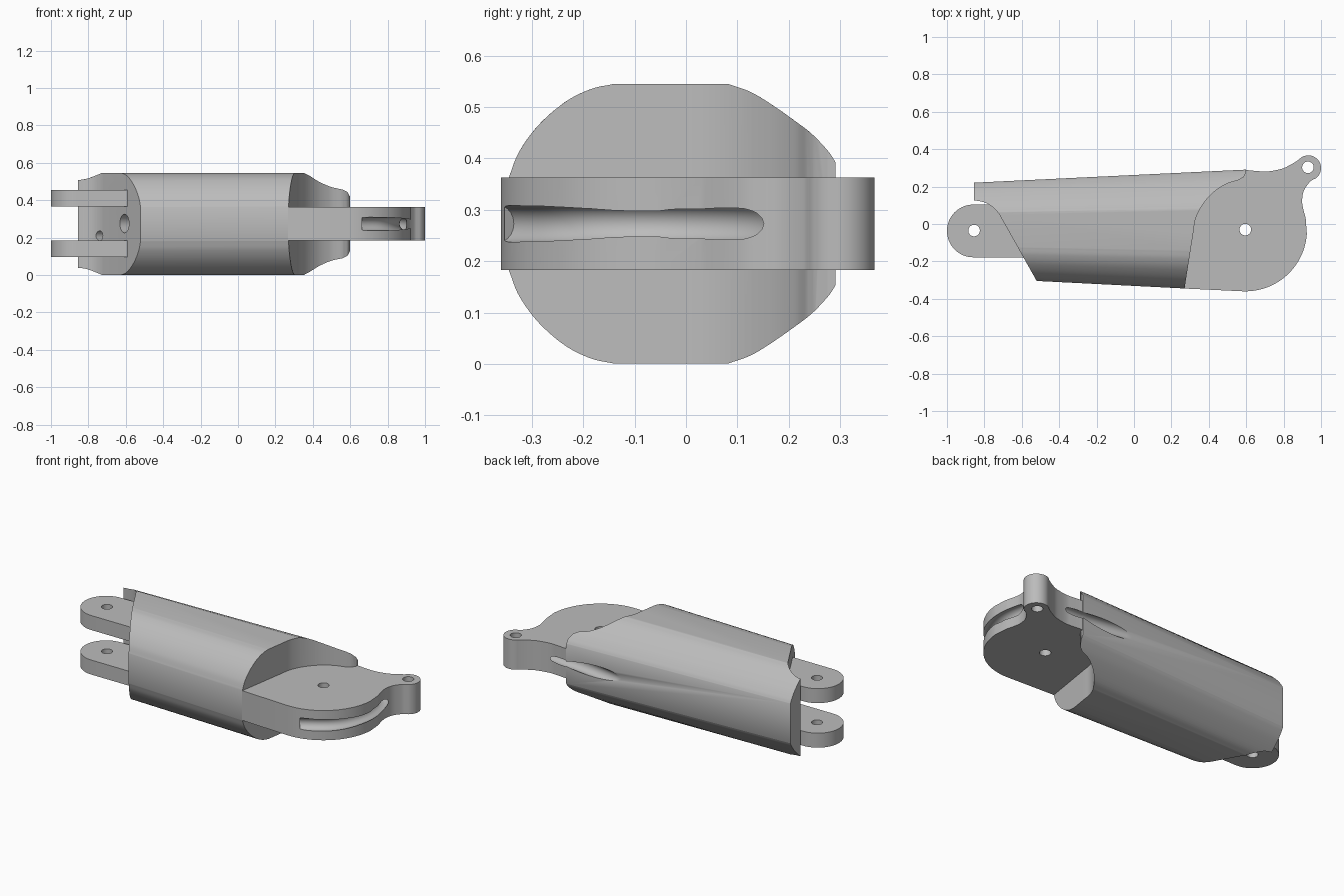
import bpy, bmesh
from math import sin, cos, radians, pi
from mathutils import Vector

MID = 0.273  # height of the symmetry plane

if "Cube" in bpy.data.objects:
    bpy.data.objects.remove(bpy.data.objects["Cube"], do_unlink=True)

grey = bpy.data.materials.new("light_grey")
grey.use_nodes = True
grey.diffuse_color = (0.5, 0.5, 0.5, 1)
grey.node_tree.nodes["Principled BSDF"].inputs["Base Color"].default_value = (0.5, 0.5, 0.5, 1)


def arc(cx, cy, r, a0, a1, n=24):
    angles = [radians(a0 + (a1 - a0) * i / n) for i in range(n + 1)]
    return [(cx + r * cos(a), cy + r * sin(a)) for a in angles]


def spline(pts, n=6):
    """Catmull-Rom curve through the points."""
    p = [Vector(q) for q in pts]
    p = [2 * p[0] - p[1]] + p + [2 * p[-1] - p[-2]]
    out = []
    for a, b, c, d in zip(p, p[1:], p[2:], p[3:]):
        for i in range(n):
            t = i / n
            out.append(tuple(0.5 * (2 * b + (c - a) * t + (2 * a - 5 * b + 4 * c - d) * t * t
                                    + (3 * b - a - 3 * c + d) * t ** 3)))
    return out + [tuple(pts[-1])]


def loft(name, rings):
    """Skin closed rings of equal length and cap both ends."""
    bm = bmesh.new()
    vs = [[bm.verts.new(co) for co in ring] for ring in rings]
    n = len(vs[0])
    for a, b in zip(vs, vs[1:]):
        for i in range(n):
            j = (i + 1) % n
            bm.faces.new((a[i], a[j], b[j], b[i]))
    bm.faces.new(vs[0])
    bm.faces.new(vs[-1])
    bmesh.ops.recalc_face_normals(bm, faces=bm.faces)
    mesh = bpy.data.meshes.new(name)
    bm.to_mesh(mesh)
    bm.free()
    mesh.materials.append(grey)
    ob = bpy.data.objects.new(name, mesh)
    bpy.context.collection.objects.link(ob)
    return ob


def prism(name, outline, z0, z1):
    return loft(name, [[(x, y, z) for x, y in outline] for z in (z0, z1)])


def tube(name, path, r, n=20):
    """Round bar along a list of 3D points."""
    pts = [Vector(p) for p in path]
    rings = []
    for i, p in enumerate(pts):
        d = (pts[min(i + 1, len(pts) - 1)] - pts[max(i - 1, 0)]).normalized()
        up = Vector((0, 1, 0)) if abs(d.z) > 0.9 else Vector((0, 0, 1))
        u = d.cross(up).normalized()
        v = d.cross(u)
        rings.append([p + r * (cos(2 * pi * k / n) * u + sin(2 * pi * k / n) * v) for k in range(n)])
    return loft(name, rings)


def boolean(ob, cutter, op="DIFFERENCE"):
    m = ob.modifiers.new("cut", "BOOLEAN")
    m.operation, m.solver, m.object = op, "EXACT", cutter
    bpy.context.view_layer.objects.active = ob
    bpy.ops.object.modifier_apply(modifier=m.name)
    bpy.data.objects.remove(cutter, do_unlink=True)


def drill(ob, x, y, r=0.031):
    boolean(ob, tube("drill", [(x, y, -0.1), (x, y, 0.7)], r, 32), "DIFFERENCE")


def cord_cutter():
    path = spline([(0.24, 0.31), (0.5, 0.267), (0.68, 0.25), (0.81, 0.215), (0.875, 0.12),
                   (0.9, -0.03), (0.87, -0.17), (0.8, -0.275), (0.67, -0.365)])
    return tube("cord_cutter", [(x, y, MID) for x, y in path], 0.036)


# Tapered sleeve: rounded section widening towards +x
upper = (spline([(-0.345, 0.09), (-0.325, 0.14), (-0.287, 0.192), (-0.235, 0.237),
                 (-0.185, 0.262), (-0.14, 0.272)])
         + spline([(0.08, 0.272), (0.125, 0.255), (0.175, 0.222), (0.225, 0.181),
                   (0.26, 0.142), (0.274, 0.12)]))
section = upper + [(y, -z) for y, z in reversed(upper)]


def section_at(x):
    front, back = -0.331 - 0.051 * x, 0.262 + 0.048 * x
    return [(x, front + (y + 0.345) / 0.619 * (back - front), MID + z) for y, z in section]


body = loft("sleeve_body", [section_at(-0.95), section_at(0.7)])

# Trim both sleeve ends to the plan outline
plan = ([(-0.855, 0.5)] + arc(-0.855, -0.035, 0.16, 90, 32, 12)
        + [(-0.52, -0.305), (-0.41, -0.5), (0.245, -0.5), (0.27, -0.345)]
        + spline([(0.318, -0.04), (0.33, 0.03), (0.365, 0.1), (0.42, 0.165),
                  (0.49, 0.212), (0.56, 0.235)], 5)
        + [(0.585, 0.25), (0.6, 0.275), (0.6, 0.5)])
boolean(body, prism("trim", plan, -0.1, 0.7), "INTERSECT")

# Sockets in the slanted end, and the cord groove
n = Vector((0.87, 0.49, 0))
for centre, r, d in ((Vector((-0.607, -0.15, 0.275)), 0.05, n),
                     (Vector((-0.74, 0.075, 0.21)), 0.026, Vector((0.8, 0.6, 0)))):
    boolean(body, tube("socket_cutter", [centre - d * 0.08, centre + d * 0.15], r))
boolean(body, cord_cutter())

# Joint plate with a round end and a small ear
arm_outline = ([(0.2, 0.1), (0.2, -0.33), (0.27, -0.345)]
               + arc(0.595, -0.03, 0.33, -92, -4, 32)
               + spline([(0.918, 0.03), (0.903, 0.09), (0.899, 0.13), (0.909, 0.18),
                         (0.94, 0.225), (0.962, 0.24)])
               + arc(0.932, 0.299, 0.068, -55, 140, 24)
               + spline([(0.84, 0.318), (0.79, 0.295), (0.715, 0.281), (0.66, 0.283),
                         (0.595, 0.289)])
               + [(0.5, 0.22), (0.35, 0.15)])
arm = prism("joint_plate", arm_outline, 0.183, 0.363)
boolean(arm, cord_cutter())
drill(arm, 0.595, -0.03)
drill(arm, 0.93, 0.303)

# Pair of fork lugs
lug_outline = arc(-0.859, -0.037, 0.141, 90, 270, 36) + [(-0.55, -0.178), (-0.55, 0.1), (-0.7, 0.104)]
parts = [body, arm]
for name, z0 in (("upper_fork_lug", 0.365), ("lower_fork_lug", 0.095)):
    lug = prism(name, lug_outline, z0, z0 + 0.088)
    drill(lug, -0.855, -0.035)
    parts.append(lug)

# Smooth curves, crisp edges
bpy.ops.object.select_all(action="DESELECT")
for ob in parts:
    ob.select_set(True)
bpy.context.view_layer.objects.active = body
bpy.ops.object.shade_smooth_by_angle(angle=radians(30))
